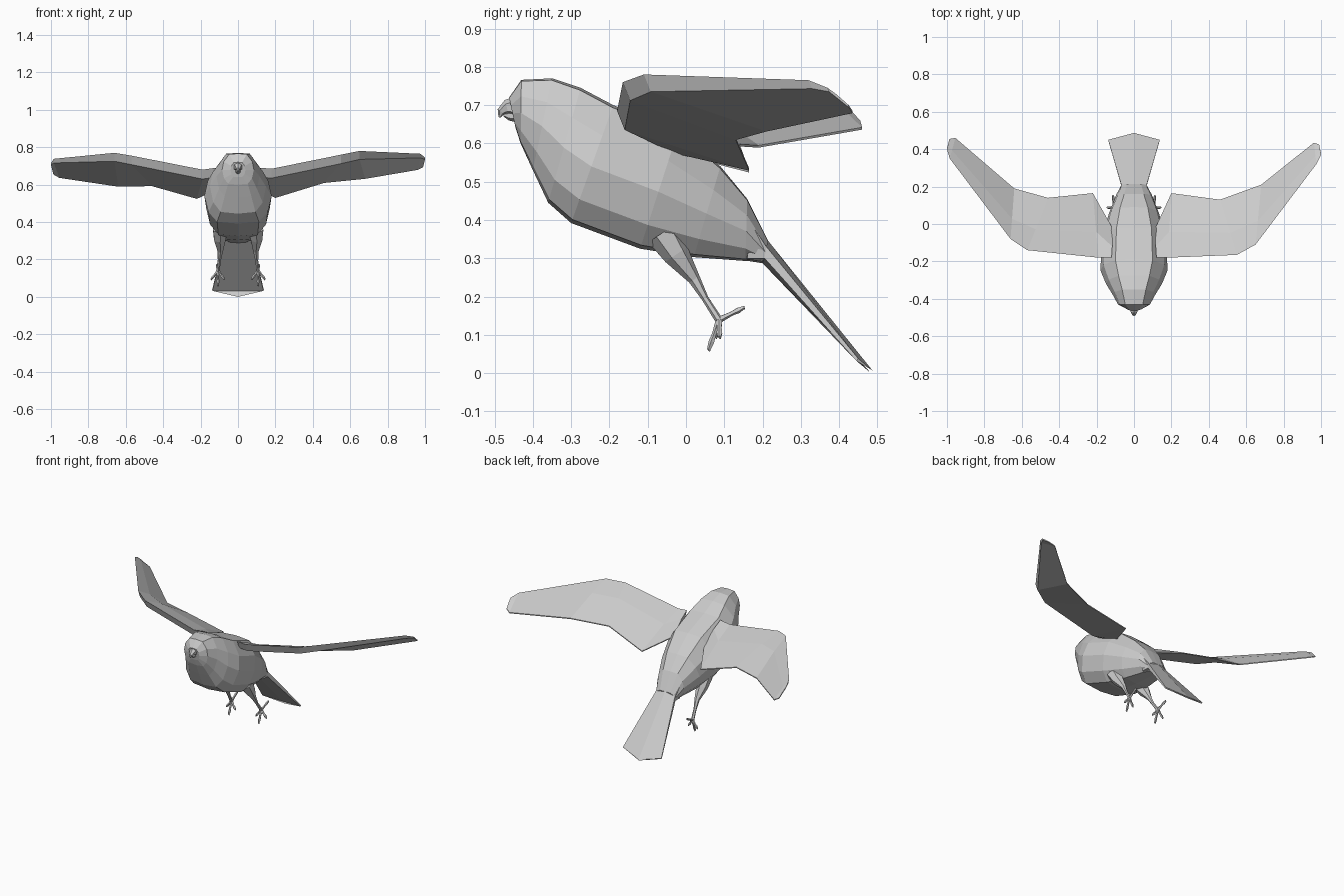
import bpy, bmesh, math
from mathutils import Vector


def loft(name, rings):
    """Skin a list of equal-length point rings and cap both ends."""
    bm = bmesh.new()
    add_loft(bm, rings)
    return finish(name, bm)


def add_loft(bm, rings):
    vs = [[bm.verts.new(p) for p in r] for r in rings]
    n = len(vs[0])
    for a, b in zip(vs, vs[1:]):
        for i in range(n):
            j = (i + 1) % n
            bm.faces.new((a[i], a[j], b[j], b[i]))
    bm.faces.new(vs[0])
    bm.faces.new(vs[-1])


def add_tube(bm, path, sides=5):
    """Tapered tube through (x, y, z, radius) points."""
    pts = [Vector(p[:3]) for p in path]
    rings = []
    for i, p in enumerate(pts):
        d = pts[min(i + 1, len(pts) - 1)] - pts[max(i - 1, 0)]
        u = d.cross(Vector((1, 0.1, 0))).normalized()
        v = d.cross(u).normalized()
        r = path[i][3]
        rings.append([p + r * (u * math.cos(k * math.tau / sides) + v * math.sin(k * math.tau / sides))
                      for k in range(sides)])
    add_loft(bm, rings)


def finish(name, bm):
    bmesh.ops.recalc_face_normals(bm, faces=bm.faces)
    me = bpy.data.meshes.new(name)
    bm.to_mesh(me)
    bm.free()
    ob = bpy.data.objects.new(name, me)
    bpy.context.collection.objects.link(ob)
    return ob


# Body and head: top (y, z), bottom (y, z), half width
half = [(0, 1), (0.55, 0.98), (0.9, 0.74), (1, 0.48), (0.88, 0.2), (0.62, 0.03), (0, 0)]
section = half + [(-x, h) for x, h in half[-2:0:-1]]
stations = [
    ((-0.462, 0.72), (-0.445, 0.64), 0.04),
    ((-0.43, 0.766), (-0.432, 0.60), 0.085),
    ((-0.35, 0.77), (-0.40, 0.53), 0.115),
    ((-0.275, 0.745), (-0.36, 0.445), 0.15),
    ((-0.19, 0.70), (-0.30, 0.392), 0.18),
    ((-0.02, 0.635), (-0.12, 0.325), 0.17),
    ((0.09, 0.54), (0.02, 0.303), 0.135),
    ((0.16, 0.455), (0.155, 0.293), 0.095),
    ((0.215, 0.345), (0.20, 0.29), 0.068),
]
loft("body", [[(x * w, b[0] + (t[0] - b[0]) * h, b[1] + (t[1] - b[1]) * h) for x, h in section]
              for t, b, w in stations])

# Tail: flat fan with a low central ridge
loft("tail", [
    [(0, 0.17, 0.42), (0.08, 0.17, 0.39), (0.07, 0.16, 0.30), (0, 0.15, 0.295), (-0.07, 0.16, 0.30), (-0.08, 0.17, 0.39)],
    [(0, 0.215, 0.345), (0.068, 0.21, 0.33), (0.068, 0.205, 0.30), (0, 0.20, 0.287), (-0.068, 0.205, 0.30), (-0.068, 0.21, 0.33)],
    [(0, 0.487, 0.007), (0.138, 0.45, 0.038), (0.137, 0.445, 0.032), (0, 0.483, 0.0), (-0.137, 0.445, 0.032), (-0.138, 0.45, 0.038)],
])

# Wings: leading edge point, trailing edge point, leading edge thickness
right = [
    ((0.12, -0.18, 0.69), (0.11, -0.03, 0.58), 0.05),
    ((0.18, -0.18, 0.685), (0.20, 0.165, 0.535), 0.05),
    ((0.55, -0.165, 0.76), (0.46, 0.13, 0.615), 0.048),
    ((0.65, -0.11, 0.78), (0.68, 0.21, 0.637), 0.045),
    ((0.975, 0.32, 0.765), (0.962, 0.435, 0.685), 0.022),
    ((1.0, 0.37, 0.745), (0.99, 0.425, 0.70), 0.01),
]
left = [
    ((-0.12, -0.18, 0.69), (-0.11, -0.03, 0.58), 0.05),
    ((-0.19, -0.18, 0.68), (-0.22, 0.165, 0.53), 0.05),
    ((-0.57, -0.14, 0.755), (-0.46, 0.14, 0.598), 0.048),
    ((-0.66, -0.08, 0.77), (-0.64, 0.19, 0.595), 0.045),
    ((-0.985, 0.35, 0.738), (-0.955, 0.46, 0.642), 0.022),
    ((-1.0, 0.40, 0.715), (-0.987, 0.455, 0.66), 0.01),
]
for name, wing in (("right_wing", right), ("left_wing", left)):
    rings = []
    for le, te, t in wing:
        le, te = Vector(le), Vector(te)
        up = Vector((0, 0, t * 0.2))
        rings.append([le, le.lerp(te, 0.4) + up, te, te - Vector((0, 0, 0.006)),
                      le + Vector((0, t * 0.4, -t))])
    loft(name, rings)

# Hooked upper beak and small lower beak
bm = bmesh.new()
add_tube(bm, [(0, -0.44, 0.695, 0.03), (0, -0.468, 0.694, 0.02), (0, -0.483, 0.683, 0.011), (0, -0.487, 0.668, 0.003)], 6)
add_tube(bm, [(0, -0.44, 0.672, 0.018), (0, -0.462, 0.672, 0.012), (0, -0.476, 0.674, 0.004)], 6)
finish("beak", bm)

# Legs with clawed feet
toes = [(0.074, 0.078, 0.095), (0.107, 0.060, 0.062), (0.143, 0.088, 0.095), (0.112, 0.152, 0.172)]
for name, s in (("right_leg", 1), ("left_leg", -1)):
    bm = bmesh.new()
    add_tube(bm, [(s * 0.095, -0.06, 0.365, 0.045), (s * 0.098, -0.025, 0.31, 0.035),
                  (s * 0.095, 0.022, 0.245, 0.016), (s * 0.10, 0.05, 0.195, 0.009),
                  (s * 0.107, 0.085, 0.14, 0.010)], 6)
    ankle = Vector((0.107, 0.087, 0.14))
    for toe in toes:
        tip = Vector(toe)
        path = [(ankle, 0.009), (ankle.lerp(tip, 0.5), 0.006), (ankle.lerp(tip, 0.75), 0.008),
                (tip, 0.005), (tip + Vector((0, 0.002, -0.006)), 0.001)]
        add_tube(bm, [(s * p.x, p.y, p.z, r) for p, r in path])
    finish(name, bm)
